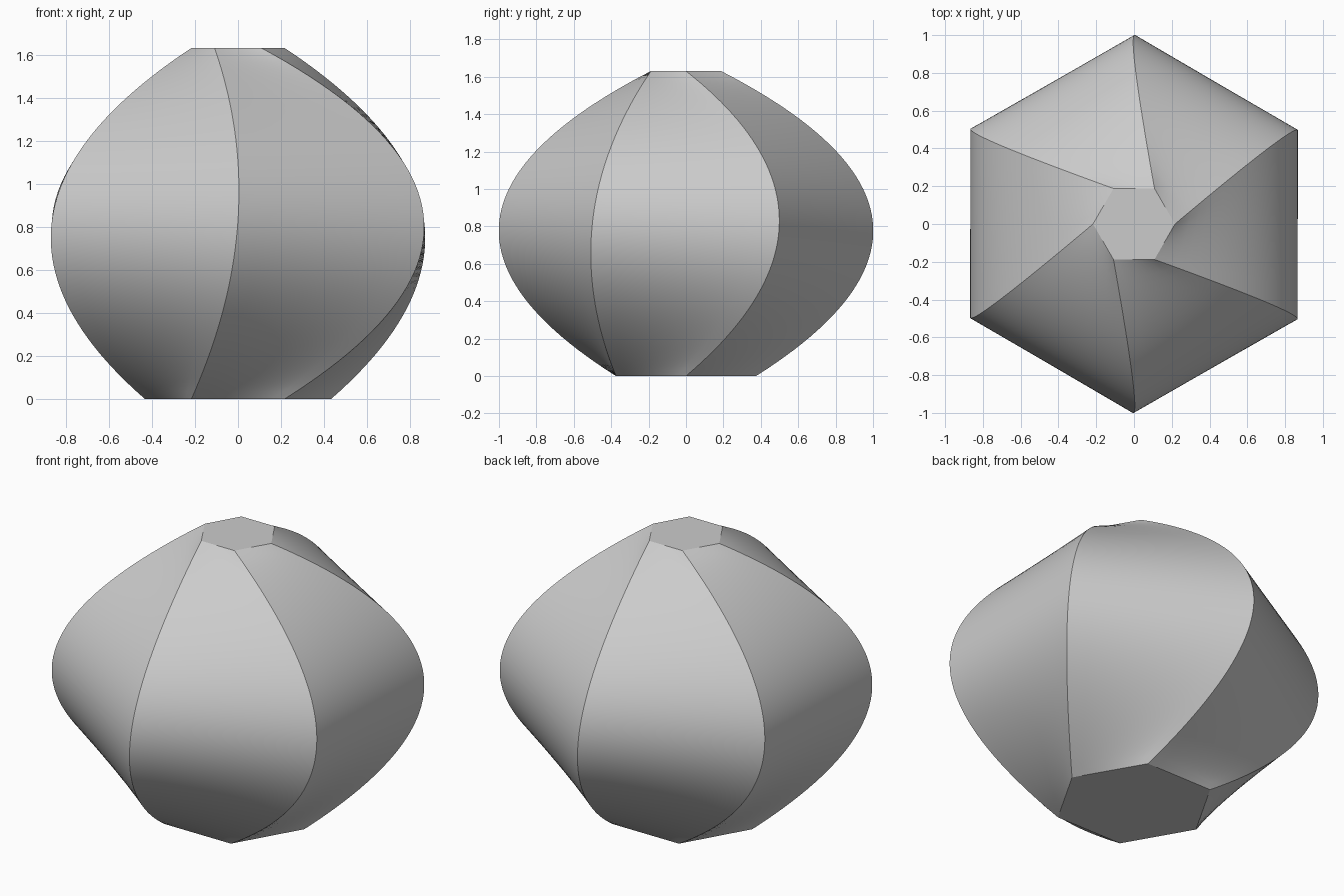
import bpy, bmesh
from math import cos, sin, pi
from mathutils import Vector

cube = bpy.data.objects.get("Cube")
if cube:
    bpy.data.objects.remove(cube, do_unlink=True)

SIDES, RINGS, SPLITS = 6, 48, 8
# Hexagon sections: radius, turn, height (the widest one is turned half a side)
SECTIONS = [(0.433, 0, 0), (0.998, pi / 6, 0.83), (0.217, 0, 1.63)]


def corner(section, i):
    r, turn, z = section
    a = turn + i * 2 * pi / SIDES
    return Vector((r * cos(a), r * sin(a), z))


def rib(i, t):
    """Point on the parabola through one corner of each section."""
    a, b, c = (corner(s, i) for s in SECTIONS)
    return a * (1 - t) * (1 - 2 * t) + b * 4 * t * (1 - t) + c * t * (2 * t - 1)


# Lofted body: straight-sided rings between curved ribs
bm = bmesh.new()
rings = []
for k in range(RINGS + 1):
    t = k / RINGS
    rings.append([bm.verts.new(rib(i, t).lerp(rib(i + 1, t), j / SPLITS))
                  for i in range(SIDES) for j in range(SPLITS)])
n = SIDES * SPLITS
for low, high in zip(rings, rings[1:]):
    for j in range(n):
        bm.faces.new((low[j], low[(j + 1) % n], high[(j + 1) % n], high[j]))

# Flat end caps
caps = [bm.faces.new(rings[0][::-1]), bm.faces.new(rings[-1])]

# Smooth panels with crisp ribs and rims
for f in bm.faces:
    f.smooth = f not in caps
for ring in (rings[0], rings[-1]):
    for j in range(n):
        bm.edges.get((ring[j], ring[(j + 1) % n])).smooth = False
for low, high in zip(rings, rings[1:]):
    for j in range(0, n, SPLITS):
        bm.edges.get((low[j], high[j])).smooth = False

mesh = bpy.data.meshes.new("twisted_vase_body")
bm.to_mesh(mesh)
bm.free()

# Plain grey
grey = bpy.data.materials.new("plain_grey")
grey.use_nodes = True
colour = (0.6, 0.6, 0.6, 1)
grey.diffuse_color = colour
grey.node_tree.nodes["Principled BSDF"].inputs["Base Color"].default_value = colour
mesh.materials.append(grey)

body = bpy.data.objects.new("twisted_vase_body", mesh)
bpy.context.collection.objects.link(body)
